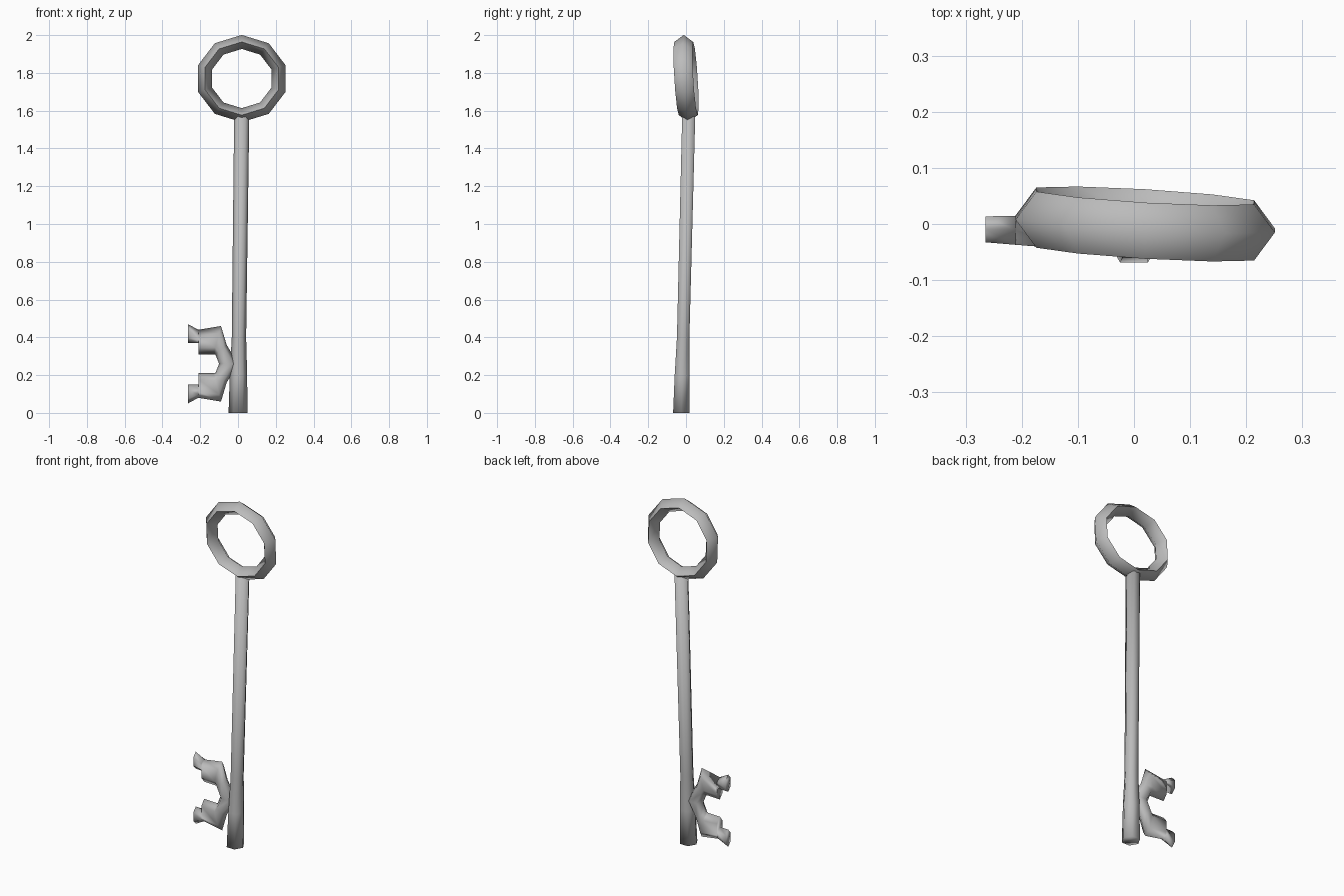
import bpy
import bmesh
from math import cos, sin, radians, tau
from mathutils import Vector

cube = bpy.data.objects.get("Cube")
if cube:
    bpy.data.objects.remove(cube, do_unlink=True)

metal = bpy.data.materials.new("grey_metal")
metal.use_nodes = True
colour = (0.5, 0.5, 0.5, 1)
metal.diffuse_color = colour
metal.node_tree.nodes["Principled BSDF"].inputs["Base Color"].default_value = colour


def loft(name, sections, sides, closed=False):
    """Skin oval sections, each given as two edge points and a half depth."""
    bm = bmesh.new()
    rings = []
    for start, end, depth in sections:
        middle, half = (start + end) / 2, (end - start) / 2
        across = Vector((0, depth, 0))
        turns = [tau * step / sides for step in range(sides)]
        rings.append([bm.verts.new(middle + half * cos(turn) + across * sin(turn))
                      for turn in turns])
    pairs = list(zip(rings, rings[1:]))
    if closed:
        pairs.append((rings[-1], rings[0]))
    else:
        bm.faces.new(rings[0])
        bm.faces.new(rings[-1])
    for lower, upper in pairs:
        for side in range(sides):
            following = (side + 1) % sides
            bm.faces.new((lower[side], lower[following], upper[following], upper[side]))
    bmesh.ops.recalc_face_normals(bm, faces=bm.faces)
    mesh = bpy.data.meshes.new(name)
    bm.to_mesh(mesh)
    bm.free()
    mesh.materials.append(metal)
    obj = bpy.data.objects.new(name, mesh)
    bpy.context.collection.objects.link(obj)
    bpy.ops.object.select_all(action="DESELECT")
    obj.select_set(True)
    bpy.context.view_layer.objects.active = obj
    bpy.ops.object.shade_smooth_by_angle(angle=radians(100))


def bow_section(turn):
    """Diamond section of the bow, drifting in depth around the loop."""
    drift = -0.012 * (cos(turn) + sin(turn))
    centre = Vector((0.02, drift, 1.77))
    outward = Vector((cos(turn), 0, sin(turn) * 0.95))
    return centre + outward * 0.165, centre + outward * 0.243, 0.05


def shaft_section(height, radius):
    """Section of the shaft, which leans back and to its left as it rises."""
    centre = Vector((height / 80, height / 40 - 0.025, height))
    side = Vector((radius, 0, 0))
    return centre - side, centre + side, radius


def bit_point(x, z):
    """Point on the bit outline, measured from the middle of the fork."""
    return Vector((x, -0.02 - x / 25, z + 0.26))


def bit_section(inner_x, outer_x, inner_z, outer_z, mirror):
    """Section of a prong, thinner towards its tip."""
    return (bit_point(inner_x, inner_z * mirror),
            bit_point(outer_x, outer_z * mirror),
            0.04 + inner_x / 20)


# Bow: ten-sided, slightly warped loop
bow_sides = 10
quarter_turn = tau / 4
bow = [bow_section(quarter_turn + tau * step / bow_sides) for step in range(bow_sides)]
loft("bow_ring", bow, sides=4, closed=True)

# Shaft: slim rod that widens at the foot
foot = shaft_section(height=0, radius=0.05)
collar = shaft_section(height=0.2, radius=0.046)
neck = shaft_section(height=0.4, radius=0.038)
top = shaft_section(height=1.57, radius=0.04)
loft("shaft", [foot, collar, neck, top], sides=6)

# Bit: forked plate, one prong mirrored to make the other
root, shoulder, step_x, tip = -0.1, -0.13, -0.21, -0.265
prong = [
    (-0.12, -0.06, 0.05, 0.1),
    (shoulder, -0.09, 0.05, 0.2),
    (step_x, step_x, 0.05, 0.18),
    (step_x, step_x, 0.11, 0.18),
    (tip, tip, 0.11, 0.21),
]
lower_prong = [bit_section(*outline, mirror=-1) for outline in reversed(prong)]
upper_prong = [bit_section(*outline, mirror=1) for outline in prong]
fork = bit_section(root, 0, 0, 0, mirror=1)
loft("key_bit", lower_prong + [fork] + upper_prong, sides=6)
